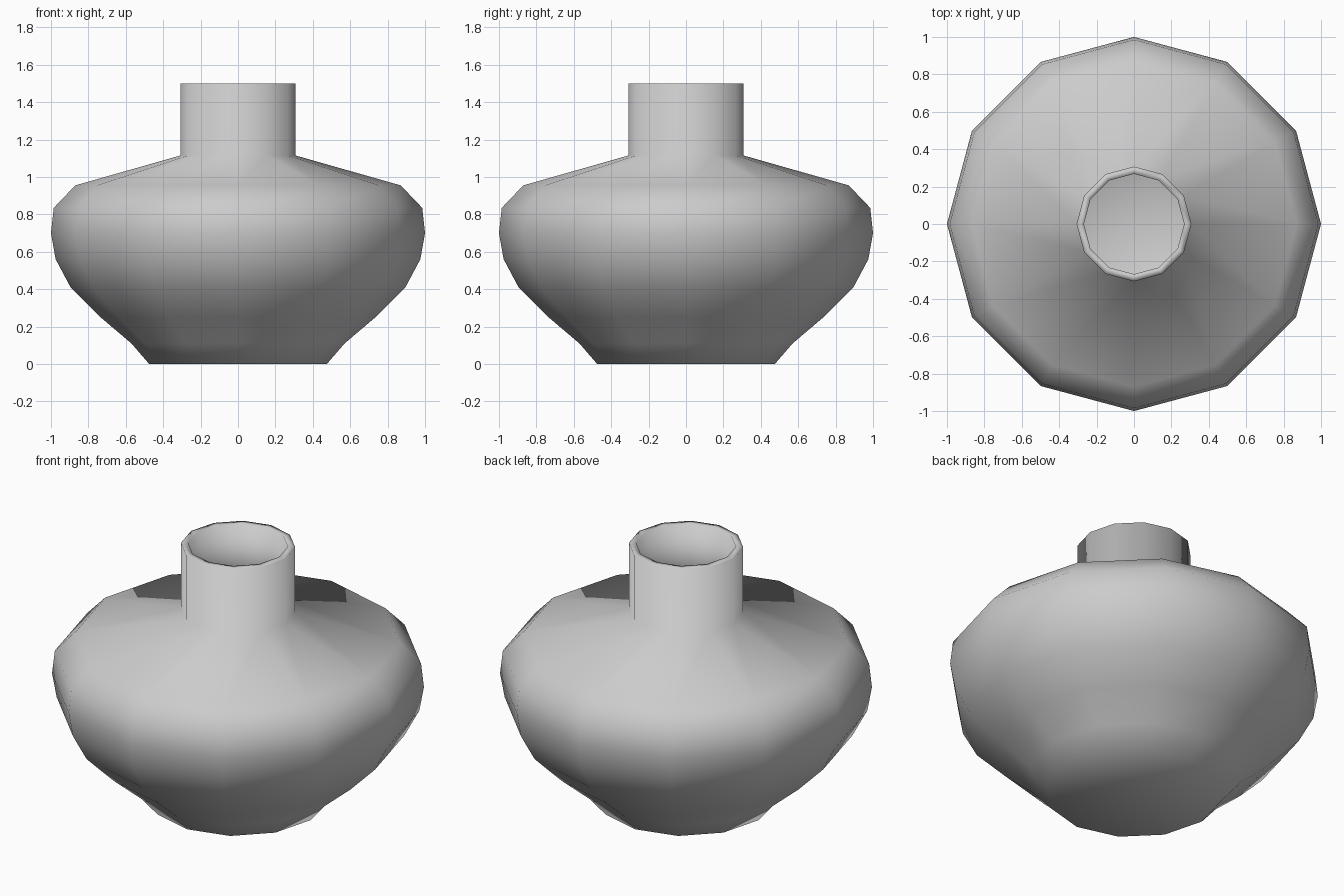
import bpy, bmesh, math

if "Cube" in bpy.data.objects:
    bpy.data.objects.remove(bpy.data.objects["Cube"])

SIDES = 12

# Outer profile (radius, height) from base centre up to the rim
outer = [(0, 0), (0.475, 0), (0.57, 0.11), (0.735, 0.25), (0.895, 0.41),
         (0.975, 0.56), (1.0, 0.70), (0.985, 0.835), (0.87, 0.955),
         (0.307, 1.115), (0.307, 1.5)]
# Inner wall from the rim back down to the floor
inner = [(0.268, 1.5), (0.268, 1.085), (0.85, 0.92), (0.945, 0.825),
         (0.96, 0.70), (0.935, 0.57), (0.86, 0.43), (0.71, 0.28),
         (0.545, 0.135), (0.455, 0.04), (0, 0.04)]

# Lathe the profile around z
bm = bmesh.new()
verts = [bm.verts.new((r, 0, z)) for r, z in outer + inner]
edges = [bm.edges.new(pair) for pair in zip(verts, verts[1:])]
bmesh.ops.spin(bm, geom=verts + edges, cent=(0, 0, 0), axis=(0, 0, 1),
               angle=math.tau, steps=SIDES, use_merge=False)
bmesh.ops.remove_doubles(bm, verts=bm.verts[:], dist=1e-4)
bmesh.ops.recalc_face_normals(bm, faces=bm.faces[:])
for face in bm.faces:
    face.smooth = True

mesh = bpy.data.meshes.new("vase")
bm.to_mesh(mesh)
bm.free()
vase = bpy.data.objects.new("vase", mesh)
bpy.context.collection.objects.link(vase)
